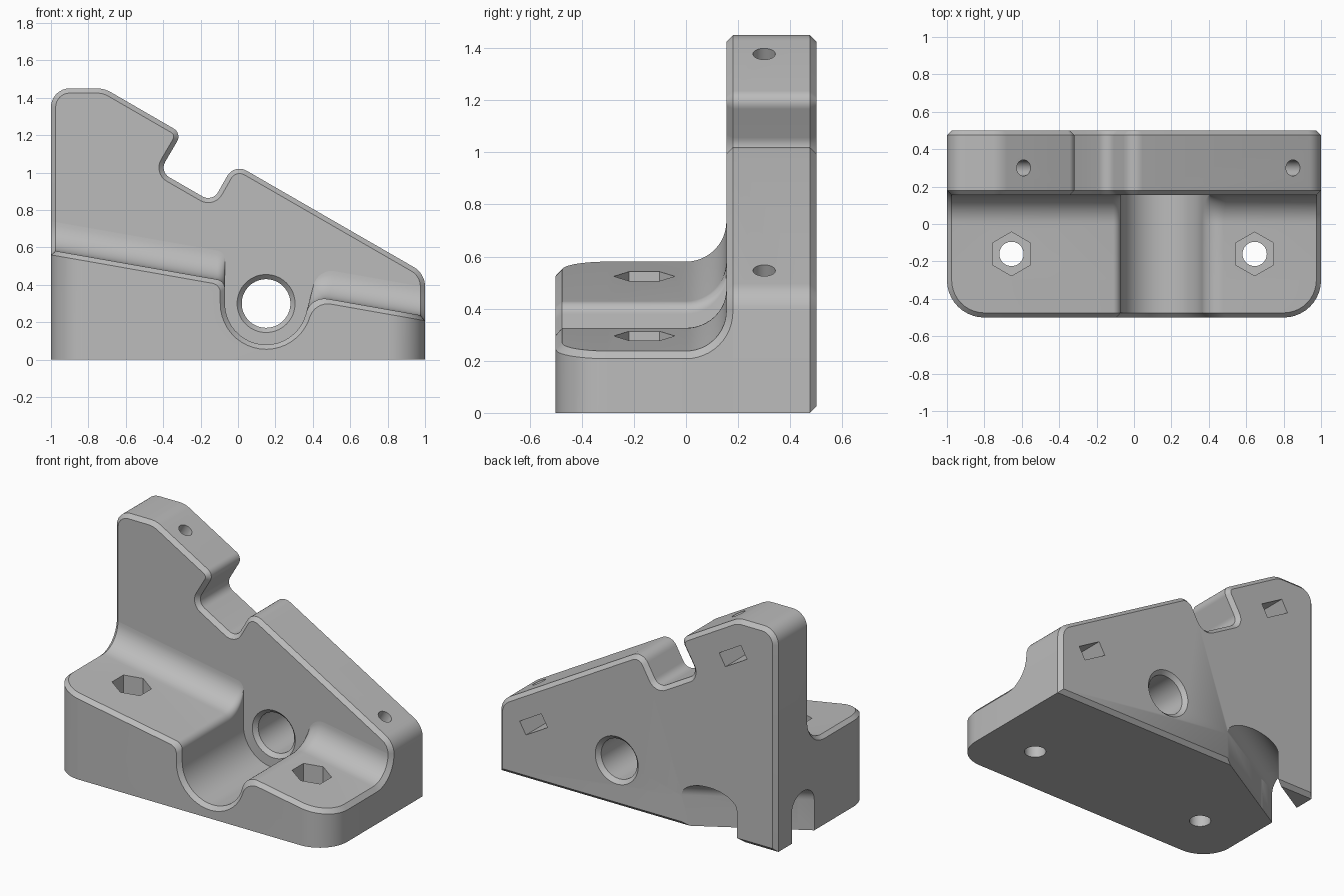
import bpy, bmesh, math
from math import sin, cos, pi, tan, radians
from mathutils import Vector

if "Cube" in bpy.data.objects:
    bpy.data.objects.remove(bpy.data.objects["Cube"], do_unlink=True)

grey = bpy.data.materials.new("plain grey")
grey.use_nodes = True
GREY = (0.5, 0.5, 0.5, 1)
grey.diffuse_color = GREY
grey.node_tree.nodes["Principled BSDF"].inputs["Base Color"].default_value = GREY

C = 0.025           # chamfer width
FILLET = 0.155      # concave fillet between base and plate
PLATE_Y = 0.155     # front face of the plate


def loft(name, rings):
    """Closed solid through rings with equal point counts."""
    bm = bmesh.new()
    rows = [[bm.verts.new(p) for p in ring] for ring in rings]
    n = len(rows[0])
    for a, b in zip(rows, rows[1:]):
        for i in range(n):
            j = (i + 1) % n
            bm.faces.new((a[i], a[j], b[j], b[i]))
    bm.faces.new(rows[0])
    bm.faces.new(rows[-1])
    bmesh.ops.remove_doubles(bm, verts=bm.verts, dist=1e-5)
    bmesh.ops.recalc_face_normals(bm, faces=bm.faces)
    mesh = bpy.data.meshes.new(name)
    bm.to_mesh(mesh)
    bm.free()
    mesh.materials.append(grey)
    obj = bpy.data.objects.new(name, mesh)
    bpy.context.collection.objects.link(obj)
    return obj


def rounded(prev, corner, nxt, r, n=8):
    """Points of a fillet of radius r at a 2D corner."""
    p = Vector(corner)
    a, b = (Vector(prev) - p).normalized(), (Vector(nxt) - p).normalized()
    half = a.angle(b) / 2
    centre = p + (a + b).normalized() * (r / sin(half))
    start = p + a * (r / tan(half)) - centre
    end = p + b * (r / tan(half)) - centre
    turn = pi - 2 * half
    return [centre + (start * sin((1 - k / n) * turn) + end * sin(k / n * turn)) / sin(turn)
            for k in range(n + 1)]


def inset(points, d):
    """Mitred inward offset of a clockwise outline."""
    out = []
    for i, p in enumerate(points):
        e1 = (p - points[i - 1]).normalized()
        e2 = (points[(i + 1) % len(points)] - p).normalized()
        n1, n2 = Vector((e1.y, -e1.x)), Vector((e2.y, -e2.x))
        out.append(p + (n1 + n2) * d / (1 + n1.dot(n2)))
    return out


def disc(centre, u, v, r, n=40, turn=0):
    return [Vector(centre) + r * (Vector(u) * cos(2 * pi * k / n + turn)
            + Vector(v) * sin(2 * pi * k / n + turn)) for k in range(n)]


def cut(targets, cutter):
    cutter.hide_render = True
    for obj in targets:
        mod = obj.modifiers.new("cut", "BOOLEAN")
        mod.operation, mod.solver, mod.object = "DIFFERENCE", "EXACT", cutter
        bpy.context.view_layer.objects.active = obj
        bpy.ops.object.modifier_apply(modifier=mod.name)
    bpy.data.objects.remove(cutter, do_unlink=True)


# Upright plate: sloped outline with a notch, chamfered front and back
corners = [(-1, 0, 0), (-1, 1.45, .1), (-.715, 1.45, .15), (-.30, 1.21, .05),
           (-.42, 1.005, .06), (-.137, .842, .06), (-.02, 1.048, .075),
           (1, .46, .12), (1, 0, 0)]
outline = []
for i, (x, z, r) in enumerate(corners):
    if r:
        outline += rounded(corners[i - 1][:2], (x, z), corners[i + 1][:2], r)
    else:
        outline.append(Vector((x, z)))
small = inset(outline, C)
plate = loft("upright_plate", [[(p.x, y, p.y) for p in pts] for y, pts in (
    (PLATE_Y, small), (PLATE_Y + C, outline), (.5 - C, outline), (.5, small))])


# Base: sloped top, round channel, rounded front corners, fillet to the plate
def top(x):
    return .409 - .176 * x


def section(y_in, w_in, y_out, w_out, lift_in=0, lift_out=-C, radius=.22):
    arc = [Vector((.15 + radius * cos(t), .3 + radius * sin(t)))
           for t in [pi + k / 20 * radians(165) for k in range(21)]]
    def z(x):
        return top(x) + lift_in
    left = Vector((.15 - radius, z(.15 - radius)))
    end, t = arc[-1], radians(-15)
    step = (z(end.x) - end.y) / (cos(t) + .176 * -sin(t))
    right = end + Vector((-sin(t), cos(t))) * step
    pts = rounded((-w_in, z(-w_in)), left, arc[0], .05) + arc
    pts += rounded(end, right, (w_in, z(w_in)), .1)
    ring = [(-w_out, y_out, 0), (-w_out, y_out, top(-w_out) + lift_out),
            (-w_in, y_in, z(-w_in))]
    ring += [(p.x, y_in, p.y) for p in pts]
    return ring + [(w_in, y_in, z(w_in)), (w_out, y_out, top(w_out) + lift_out),
                   (w_out, y_out, 0)]


sections = [section(-.5, .8, -.5, .8, -C, -C, .22 + C)]
for k in range(11):
    s, c = sin(k / 10 * pi / 2), cos(k / 10 * pi / 2)
    sections.append(section(-.3 - (.2 - C) * c, .8 + (.2 - C) * s, -.3 - .2 * c, .8 + .2 * s))
for k in range(13):
    s, c = sin(k / 12 * pi / 2), cos(k / 12 * pi / 2)
    sections.append(section(FILLET * s, 1 - C, (FILLET + C) * s, 1,
                            FILLET * (1 - c), FILLET - (FILLET + C) * c))
sections.append(section(.2, 1 - C, .2, 1, FILLET, FILLET))
base = loft("base_block", sections)

X, Y, Z = Vector((1, 0, 0)), Vector((0, 1, 0)), Vector((0, 0, 1))

# Bore through the plate with chamfered rims
cut([plate], loft("bore_cutter", [disc((.15, y, .3), X, Z, r, 64) for y, r in (
    (.13, .18), (.18, .13), (.475, .13), (.525, .18))]))

# Hexagonal nut pockets and vertical bolt holes in the base
for x in (-.655, .645):
    cut([base], loft("pocket_cutter", [disc((x, -.16, z), X, Y, .117, 6, pi / 2) for z in (.15, .8)]))
    cut([base], loft("bolt_cutter", [disc((x, -.16, z), X, Y, .065) for z in (-.1, .3)]))

# Screw holes square to the slope, with nut slots from the back
axis, along = Vector((.5, 0, .866)), Vector((.866, 0, -.5))
for x in (-.59, .85):
    mouth = Vector((x, .3, 1.037 - .577 * x))
    cut([plate], loft("screw_cutter", [disc(mouth + axis * d, along, Y, .043, 32) for d in (-.3, .1)]))
    slot = mouth - axis * .2
    cut([plate], loft("slot_cutter", [
        [slot + along * a * .09 + axis * b * .045 + Y * y
         for a, b in ((-1, -1), (1, -1), (1, 1), (-1, 1))] for y in (-.09, .3)]))

# Arched cable tunnel running diagonally through the back corner
run, across = Vector((cos(pi / 6), .5, 0)), Vector((-.5, cos(pi / 6), 0))
arch = [(-.1, -.1)] + [(-.1 * cos(k / 16 * pi), .2 + .1 * sin(k / 16 * pi))
                       for k in range(17)] + [(.1, -.1)]
middle = Vector((-.76, .36, 0))
cut([plate, base], loft("tunnel_cutter", [
    [middle + run * d + across * u + Z * z for u, z in arch] for d in (-.7, .7)]))

for obj in (plate, base):
    bpy.ops.object.select_all(action="DESELECT")
    obj.select_set(True)
    bpy.context.view_layer.objects.active = obj
    bpy.ops.object.shade_smooth_by_angle(angle=radians(30))
